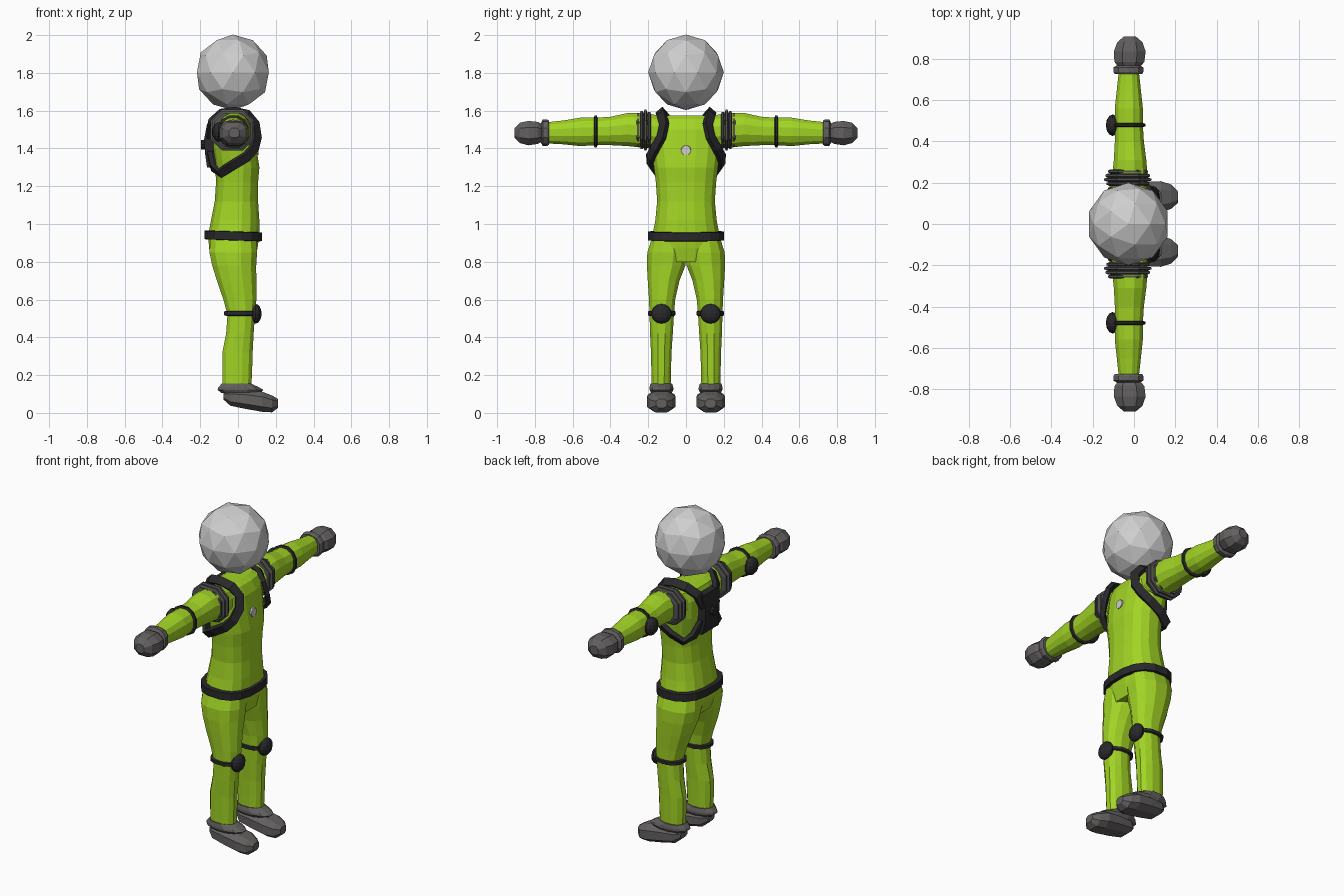
import bpy, bmesh, math
from mathutils import Vector, Matrix


def material(name, rgb):
    m = bpy.data.materials.new(name)
    m.diffuse_color = (*rgb, 1)
    return m


LIME = material("lime suit", (0.36, 0.66, 0.018))
PALE = material("pale grey", (0.62, 0.62, 0.62))
GREY = material("warm dark grey", (0.125, 0.115, 0.115))
CHARCOAL = material("charcoal", (0.085, 0.08, 0.08))
BLACK = material("near black", (0.022, 0.022, 0.025))


def finish(bm, name, mat, mirror=False):
    bmesh.ops.recalc_face_normals(bm, faces=bm.faces[:])
    me = bpy.data.meshes.new(name)
    bm.to_mesh(me)
    bm.free()
    me.materials.append(mat)
    ob = bpy.data.objects.new(name, me)
    bpy.context.collection.objects.link(ob)
    if mirror:
        mod = ob.modifiers.new("mirror", 'MIRROR')
        mod.use_axis = (False, True, False)
        mod.use_mirror_merge = False
    return ob


def bridge(bm, rings, closed=False):
    n = len(rings[0])
    pairs = list(zip(rings, rings[1:]))
    if closed:
        pairs.append((rings[-1], rings[0]))
    for a, b in pairs:
        for i in range(n):
            j = (i + 1) % n
            bm.faces.new((a[i], a[j], b[j], b[i]))
    if not closed:
        bm.faces.new(rings[0])
        bm.faces.new(rings[-1])


def loft(name, mat, axis, rows, sides=12, power=2.0, mirror=False, turn=0.5):
    """rows: position along the axis, then min/max of the two other axes"""
    bm = bmesh.new()
    rings = []
    for t, u0, u1, v0, v1 in rows:
        ring = []
        for k in range(sides):
            a = math.tau * (k + turn) / sides
            c, s = math.cos(a), math.sin(a)
            u = (u0 + u1) / 2 + (u1 - u0) / 2 * math.copysign(abs(c) ** (2 / power), c)
            v = (v0 + v1) / 2 + (v1 - v0) / 2 * math.copysign(abs(s) ** (2 / power), s)
            co = {'x': (t, u, v), 'y': (u, t, v), 'z': (u, v, t)}[axis]
            ring.append(bm.verts.new(co))
        rings.append(ring)
    bridge(bm, rings)
    return finish(bm, name, mat, mirror)


def strap(name, mat, points, centre, width, thick):
    """flat band running along points, facing away from centre"""
    bm = bmesh.new()
    pts = [Vector(p) for p in points]
    rings = []
    for i, p in enumerate(pts):
        tan = (pts[min(i + 1, len(pts) - 1)] - pts[max(i - 1, 0)]).normalized()
        out = p - Vector(centre)
        out = (out - out.dot(tan) * tan).normalized()
        side = tan.cross(out) * width / 2
        out *= thick / 2
        rings.append([bm.verts.new(p + q) for q in
                      (side + out, -side + out, -side - out, side - out)])
    bridge(bm, rings)
    return finish(bm, name, mat, True)


def ball(name, mat, centre, radii, mirror=False):
    bm = bmesh.new()
    bmesh.ops.create_uvsphere(bm, u_segments=12, v_segments=8, radius=1,
                              matrix=Matrix.LocRotScale(Vector(centre), None, Vector(radii)))
    return finish(bm, name, mat, mirror)


# head
bm = bmesh.new()
bmesh.ops.create_icosphere(bm, subdivisions=2, radius=0.2,
                           matrix=Matrix.Translation((-0.027, 0, 1.803)))
finish(bm, "head", PALE)

# suit: torso, legs and arms
loft("torso", LIME, 'z', [
    (0.80, -0.13, 0.09, -0.15, 0.15), (0.87, -0.155, 0.105, -0.19, 0.19),
    (0.94, -0.16, 0.115, -0.18, 0.18), (1.02, -0.145, 0.115, -0.165, 0.165),
    (1.12, -0.125, 0.108, -0.155, 0.155), (1.22, -0.118, 0.108, -0.162, 0.162),
    (1.30, -0.122, 0.115, -0.172, 0.172), (1.40, -0.135, 0.10, -0.188, 0.188),
    (1.50, -0.135, 0.085, -0.19, 0.19), (1.555, -0.115, 0.06, -0.185, 0.185),
    (1.575, -0.08, 0.03, -0.14, 0.14)], 16, 2.5)
loft("leg", LIME, 'z', [
    (0.12, -0.082, 0.072, 0.08, 0.183), (0.22, -0.085, 0.077, 0.078, 0.185),
    (0.32, -0.085, 0.08, 0.075, 0.187), (0.42, -0.065, 0.085, 0.068, 0.192),
    (0.52, -0.058, 0.092, 0.062, 0.195), (0.60, -0.08, 0.10, 0.055, 0.198),
    (0.70, -0.115, 0.10, 0.032, 0.205), (0.78, -0.14, 0.10, 0.0, 0.21),
    (0.85, -0.155, 0.105, -0.01, 0.208), (0.92, -0.15, 0.10, 0.0, 0.185)],
    12, 2.3, True)
loft("arm", LIME, 'y', [
    (0.10, -0.11, 0.06, 1.40, 1.57), (0.22, -0.11, 0.07, 1.40, 1.59),
    (0.31, -0.10, 0.062, 1.41, 1.59), (0.40, -0.095, 0.05, 1.415, 1.57),
    (0.48, -0.095, 0.045, 1.415, 1.565), (0.56, -0.095, 0.045, 1.41, 1.565),
    (0.65, -0.085, 0.035, 1.42, 1.55), (0.74, -0.075, 0.025, 1.425, 1.54)],
    12, 2.2, True)

# chest disc
bm = bmesh.new()
bmesh.ops.create_cone(bm, cap_ends=True, segments=10, radius1=0.028, radius2=0.026, depth=0.012,
                      matrix=Matrix.Translation((0.102, 0, 1.39)) @ Matrix.Rotation(math.pi / 2, 4, 'Y'))
finish(bm, "chest_disc", PALE)

# stacked shoulder rings
rows = []
for i in range(4):
    y, g = 0.185 + i * 0.02, 0.012 * abs(i - 1.2)
    for dy, d in ((0, 0.014), (0.005, 0), (0.014, 0), (0.019, 0.014)):
        e = d + g
        rows.append((y + dy, -0.155 + e, 0.095 - e, 1.38 + e, 1.615 - e))
loft("shoulder_rings", CHARCOAL, 'y', rows, 8, 2.4, True)

# gloves and cuffs
loft("wrist_cuff", GREY, 'y', [
    (0.725, -0.095, 0.042, 1.42, 1.547), (0.735, -0.102, 0.048, 1.413, 1.553),
    (0.758, -0.102, 0.048, 1.413, 1.553), (0.768, -0.085, 0.03, 1.43, 1.535)], 10, 2.4, True)
loft("glove", GREY, 'y', [
    (0.755, -0.075, 0.03, 1.435, 1.53), (0.785, -0.10, 0.055, 1.42, 1.545),
    (0.835, -0.103, 0.062, 1.412, 1.55), (0.88, -0.085, 0.045, 1.425, 1.54),
    (0.908, -0.05, 0.01, 1.455, 1.51)], 8, 2.3, True)

# boots and cuffs
loft("boot", GREY, 'x', [
    (-0.078, 0.095, 0.165, 0.07, 0.11), (-0.04, 0.065, 0.195, 0.035, 0.125),
    (0.04, 0.055, 0.207, 0.018, 0.125), (0.13, 0.05, 0.212, 0.002, 0.115),
    (0.18, 0.07, 0.195, 0.0, 0.095), (0.212, 0.10, 0.16, 0.025, 0.075)], 8, 2.5, True)
loft("boot_cuff", GREY, 'z', [
    (0.105, -0.09, 0.12, 0.075, 0.185), (0.122, -0.112, 0.138, 0.065, 0.195),
    (0.134, -0.108, 0.118, 0.065, 0.195), (0.156, -0.088, 0.07, 0.072, 0.19)], 12, 2.2, True)

# belt, dipping slightly at the front
belt = loft("belt", BLACK, 'z', [
    (0.912, -0.165, 0.115, -0.185, 0.185), (0.914, -0.18, 0.13, -0.203, 0.203),
    (0.958, -0.18, 0.13, -0.203, 0.203), (0.96, -0.165, 0.115, -0.185, 0.185)], 16, 2.5)
for v in belt.data.vertices:
    v.co.z -= 0.035 * v.co.x

# knee and elbow bands with pads
loft("knee_band", BLACK, 'z', [
    (0.514, -0.065, 0.092, 0.06, 0.197), (0.518, -0.078, 0.10, 0.053, 0.204),
    (0.536, -0.078, 0.10, 0.053, 0.204), (0.54, -0.065, 0.092, 0.06, 0.197)], 12, 2.3, True)
ball("knee_pad", BLACK, (0.092, 0.13, 0.525), (0.033, 0.054, 0.052), True)
loft("elbow_band", BLACK, 'y', [
    (0.469, -0.095, 0.047, 1.413, 1.567), (0.473, -0.107, 0.058, 1.403, 1.577),
    (0.484, -0.107, 0.058, 1.403, 1.577), (0.488, -0.095, 0.047, 1.413, 1.567)], 12, 2.2, True)
ball("elbow_pad", BLACK, (-0.103, 0.478, 1.487), (0.033, 0.052, 0.052), True)

# harness: shoulder straps, back plate and its button
strap("harness_strap", BLACK, [
    (-0.155, 0.055, 1.46), (-0.14, 0.09, 1.54), (-0.09, 0.125, 1.585),
    (-0.02, 0.135, 1.595), (0.05, 0.13, 1.58), (0.09, 0.115, 1.53),
    (0.10, 0.13, 1.46), (0.085, 0.165, 1.40), (0.045, 0.188, 1.355),
    (-0.03, 0.187, 1.31), (-0.095, 0.16, 1.27), (-0.132, 0.115, 1.30),
    (-0.15, 0.06, 1.37)], (-0.02, 0, 1.44), 0.048, 0.026)
loft("back_plate", BLACK, 'z', [
    (1.30, -0.165, -0.115, -0.085, 0.085), (1.37, -0.175, -0.12, -0.07, 0.07),
    (1.45, -0.18, -0.12, -0.07, 0.07), (1.53, -0.165, -0.11, -0.085, 0.085)], 4, 20)
bm = bmesh.new()
bmesh.ops.create_cone(bm, cap_ends=True, segments=10, radius1=0.026, radius2=0.026, depth=0.03,
                      matrix=Matrix.Translation((-0.182, 0, 1.42)) @ Matrix.Rotation(math.pi / 2, 4, 'Y'))
finish(bm, "back_button", BLACK)
